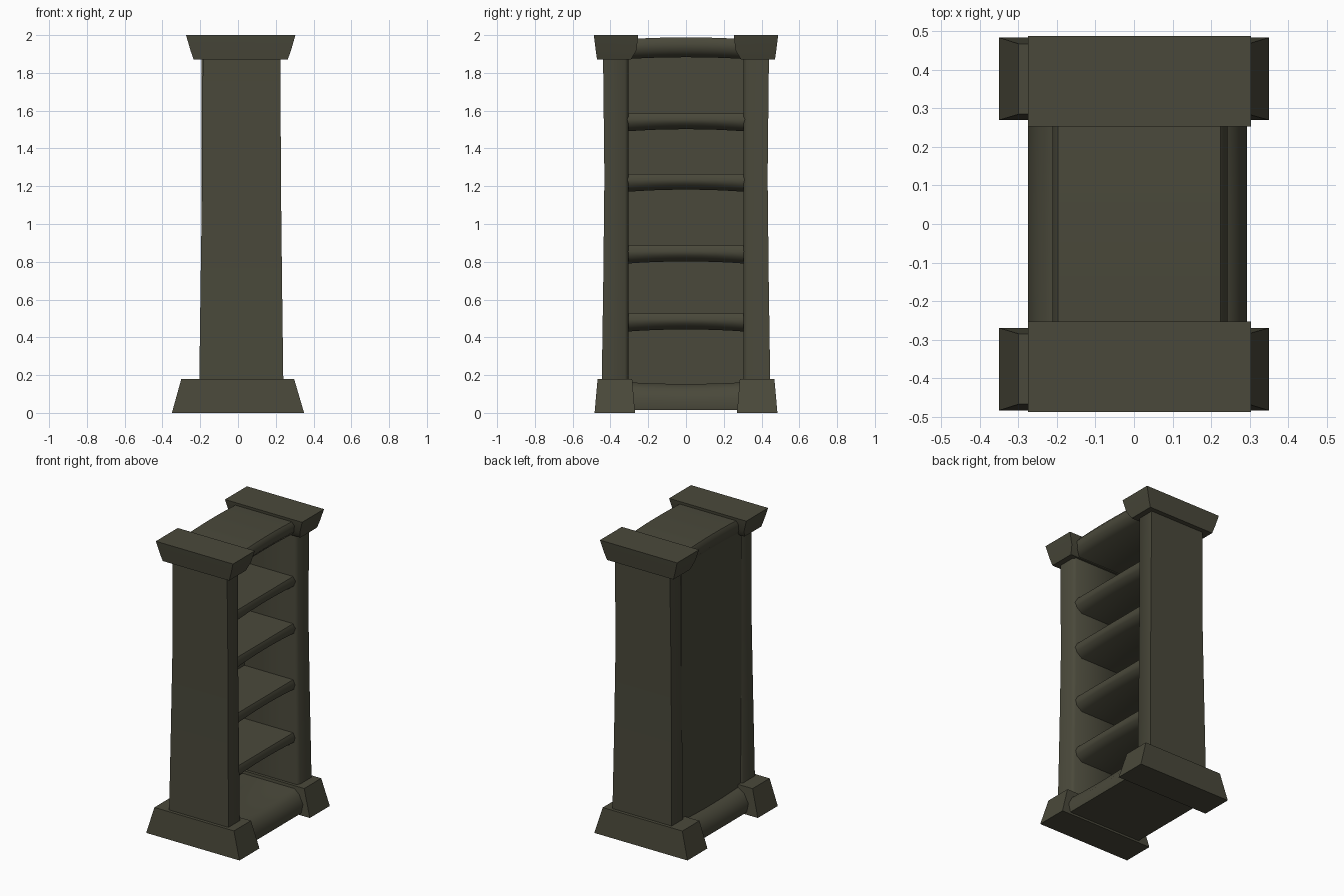
import bpy, bmesh, math

if "Cube" in bpy.data.objects:
    bpy.data.objects.remove(bpy.data.objects["Cube"])

wood = bpy.data.materials.new("dark olive wood")
wood.diffuse_color = (0.068, 0.066, 0.043, 1)
wood.use_nodes = True
wood.node_tree.nodes["Principled BSDF"].inputs["Base Color"].default_value = wood.diffuse_color


def finish(name, bm, angle):
    bmesh.ops.recalc_face_normals(bm, faces=bm.faces)
    mesh = bpy.data.meshes.new(name)
    bm.to_mesh(mesh)
    bm.free()
    obj = bpy.data.objects.new(name, mesh)
    bpy.context.collection.objects.link(obj)
    mesh.materials.append(wood)
    bpy.ops.object.select_all(action='DESELECT')
    obj.select_set(True)
    bpy.context.view_layer.objects.active = obj
    bpy.ops.object.shade_smooth_by_angle(angle=math.radians(angle))
    return obj


def loft(name, rings, angle=35):
    """Skin a closed solid through matching rings of points."""
    bm = bmesh.new()
    loops = [[bm.verts.new(p) for p in ring] for ring in rings]
    n = len(loops[0])
    for a, b in zip(loops, loops[1:]):
        for i in range(n):
            j = (i + 1) % n
            bm.faces.new((a[i], a[j], b[j], b[i]))
    bm.faces.new(loops[0])
    bm.faces.new(loops[-1])
    return finish(name, bm, angle)


def rect(x0, x1, outer, inner, z, s):
    return [(x0, s * outer, z), (x1, s * outer, z),
            (x1, s * inner, z), (x0, s * inner, z)]


def post_ring(x0, x1, outer, z, s):
    # Rectangle whose two inner corners are eased
    i, c = 0.305, 0.018
    pts = [(x0, outer), (x1, outer), (x1, i + c), (x1 - c, i),
           (x0 + c, i), (x0, i + c)]
    return [(x, s * y, z) for x, y in pts]


def board(name, profile, arch, half=0.32, steps=8):
    """Board along y; each profile point is (x, z, share of the arch)."""
    rings = []
    for k in range(steps + 1):
        y = half * (2 * k / steps - 1)
        bend = arch * (1 - (y / half) ** 2)
        rings.append([(x, y, z + w * bend) for x, z, w in profile])
    return loft(name, rings, 50)


# Two end columns: plinth, slightly waisted post, flared cap
for side, s in (("front", -1), ("back", 1)):
    loft(side + "_plinth", [rect(-0.35, 0.35, 0.484, 0.27, 0, s),
                            rect(-0.30, 0.297, 0.468, 0.285, 0.18, s)])
    loft(side + "_post", [post_ring(-0.205, 0.24, 0.446, 0.16, s),
                          post_ring(-0.198, 0.233, 0.438, 0.7, s),
                          post_ring(-0.19, 0.227, 0.432, 1.25, s),
                          post_ring(-0.186, 0.225, 0.439, 1.88, s)], 50)
    loft(side + "_cap", [rect(-0.235, 0.263, 0.471, 0.292, 1.87, s),
                         rect(-0.252, 0.281, 0.478, 0.262, 1.92, s),
                         rect(-0.275, 0.304, 0.488, 0.253, 2.0, s)], 40)

# Four inner shelves with a rounded nose and arched underside
for i, t in enumerate((0.525, 0.885, 1.265, 1.585)):
    board("shelf_%d" % (i + 1),
          [(-0.185, t, 0), (0.20, t, 0), (0.215, t - 0.03, 0),
           (0.205, t - 0.065, 1), (0.165, t - 0.095, 1),
           (-0.185, t - 0.095, 1)], 0.012)

# Top board
board("top_board",
      [(-0.198, 1.978, 1), (0.225, 1.978, 1), (0.243, 1.955, 1),
       (0.235, 1.91, 1), (0.20, 1.873, 1), (-0.185, 1.873, 1),
       (-0.21, 1.91, 1), (-0.212, 1.955, 1)], 0.01)

# Bulging bottom board
board("bottom_board",
      [(-0.195, 0.163, 1), (0.225, 0.163, 1), (0.262, 0.135, 1),
       (0.294, 0.075, 0), (0.285, 0.015, 0), (-0.265, 0.015, 0),
       (-0.275, 0.075, 0), (-0.24, 0.135, 1)], -0.01)

# Back panel closing the rear
board("back_panel", [(-0.192, 0.10, 0), (-0.165, 0.10, 0),
                     (-0.165, 1.93, 0), (-0.192, 1.93, 0)], 0, 0.32, 1)
